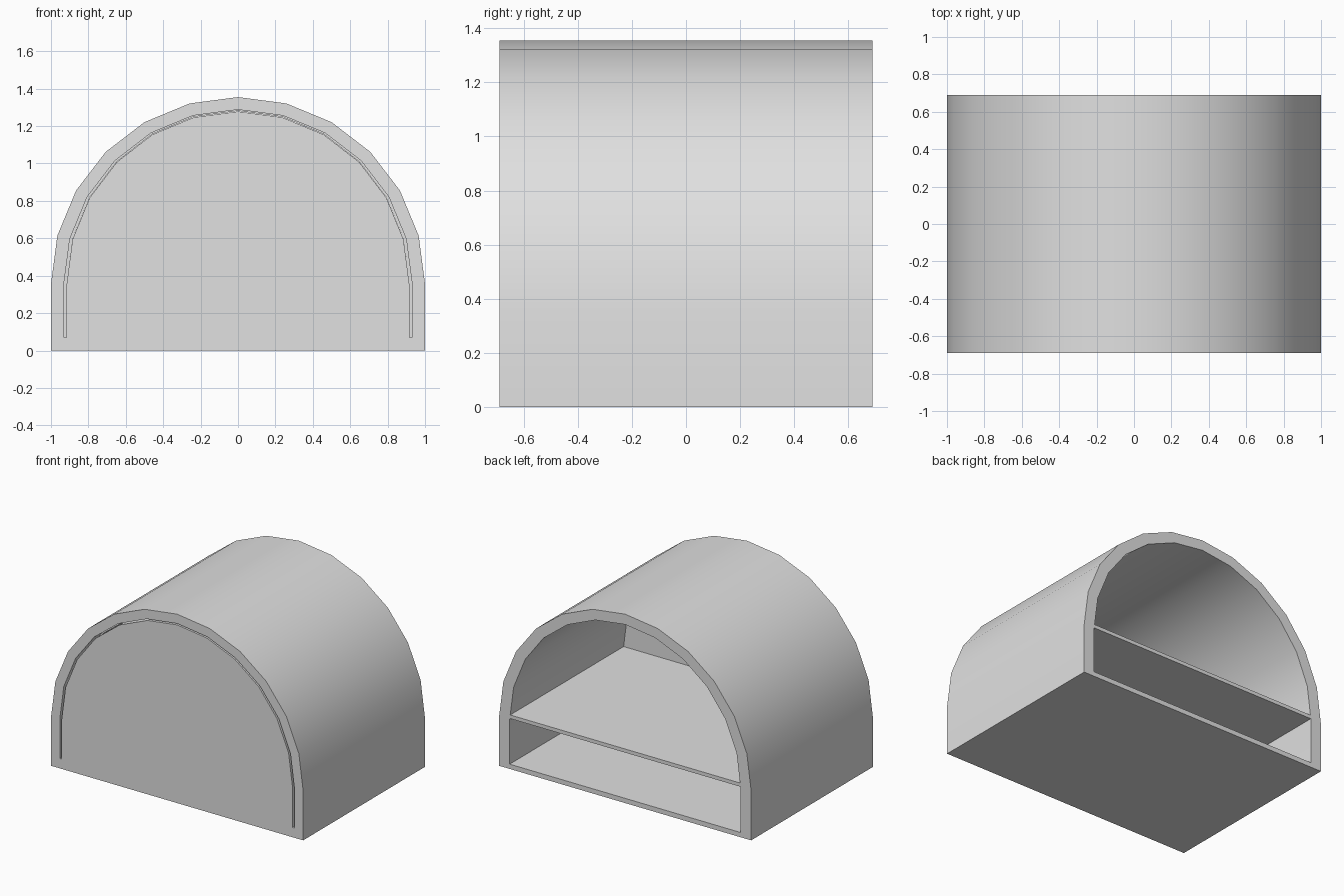
import bpy, bmesh, math

if "Cube" in bpy.data.objects:
    bpy.data.objects.remove(bpy.data.objects["Cube"])

HALF_DEPTH = 0.69
PANEL_BACK = -0.595   # inner face of the closed front
SPRING_Z = 0.355      # height where the arch starts
FLOOR_Z = 0.034

grey = bpy.data.materials.new("light_grey")
grey.diffuse_color = (0.75, 0.75, 0.75, 1)
grey.use_nodes = True
grey.node_tree.nodes["Principled BSDF"].inputs["Base Color"].default_value = grey.diffuse_color


def arch(rx, rz, base):
    """Arch outline in x, z: straight legs and a 12-sided half round."""
    pts = [(rx, base)]
    for i in range(13):
        a = math.pi * i / 12
        pts.append((rx * math.cos(a), SPRING_Z + rz * math.sin(a)))
    return pts + [(-rx, base)]


def extrude_outline(name, loops, y0, y1):
    """Fill an outline with optional holes and extrude it along y."""
    bm = bmesh.new()
    edges = []
    for loop in loops:
        vs = [bm.verts.new((x, y0, z)) for x, z in loop]
        edges += [bm.edges.new((v, vs[(i + 1) % len(vs)])) for i, v in enumerate(vs)]
    bmesh.ops.triangle_fill(bm, use_beauty=True, use_dissolve=False, edges=edges,
                            normal=(0, -1, 0))
    res = bmesh.ops.extrude_face_region(bm, geom=bm.faces[:], use_keep_orig=True)
    moved = [g for g in res["geom"] if isinstance(g, bmesh.types.BMVert)]
    bmesh.ops.translate(bm, verts=moved, vec=(0, y1 - y0, 0))
    bmesh.ops.recalc_face_normals(bm, faces=bm.faces[:])
    mesh = bpy.data.meshes.new(name)
    bm.to_mesh(mesh)
    bm.free()
    mesh.materials.append(grey)
    ob = bpy.data.objects.new(name, mesh)
    bpy.context.collection.objects.link(ob)
    bpy.ops.object.select_all(action='DESELECT')
    ob.select_set(True)
    bpy.context.view_layer.objects.active = ob
    bpy.ops.object.shade_smooth_by_angle(angle=math.radians(30))
    return ob


outer = arch(1.0, 1.0, 0.0)

# Arched housing, open at the back
cavity = arch(0.916, 0.926, FLOOR_Z)
extrude_outline("arched_shell", [outer, cavity], PANEL_BACK, HALF_DEPTH)

# Front wall with the narrow slot that outlines the door
slot = arch(0.931, 0.933, 0.07) + arch(0.916, 0.923, 0.07)[::-1]
extrude_outline("front_panel", [outer, slot], -HALF_DEPTH, PANEL_BACK)

# Shelf dividing the two compartments
shelf = [(-0.92, 0.362), (0.92, 0.362), (0.92, 0.388), (-0.92, 0.388)]
extrude_outline("shelf", [shelf], PANEL_BACK - 0.005, HALF_DEPTH)
